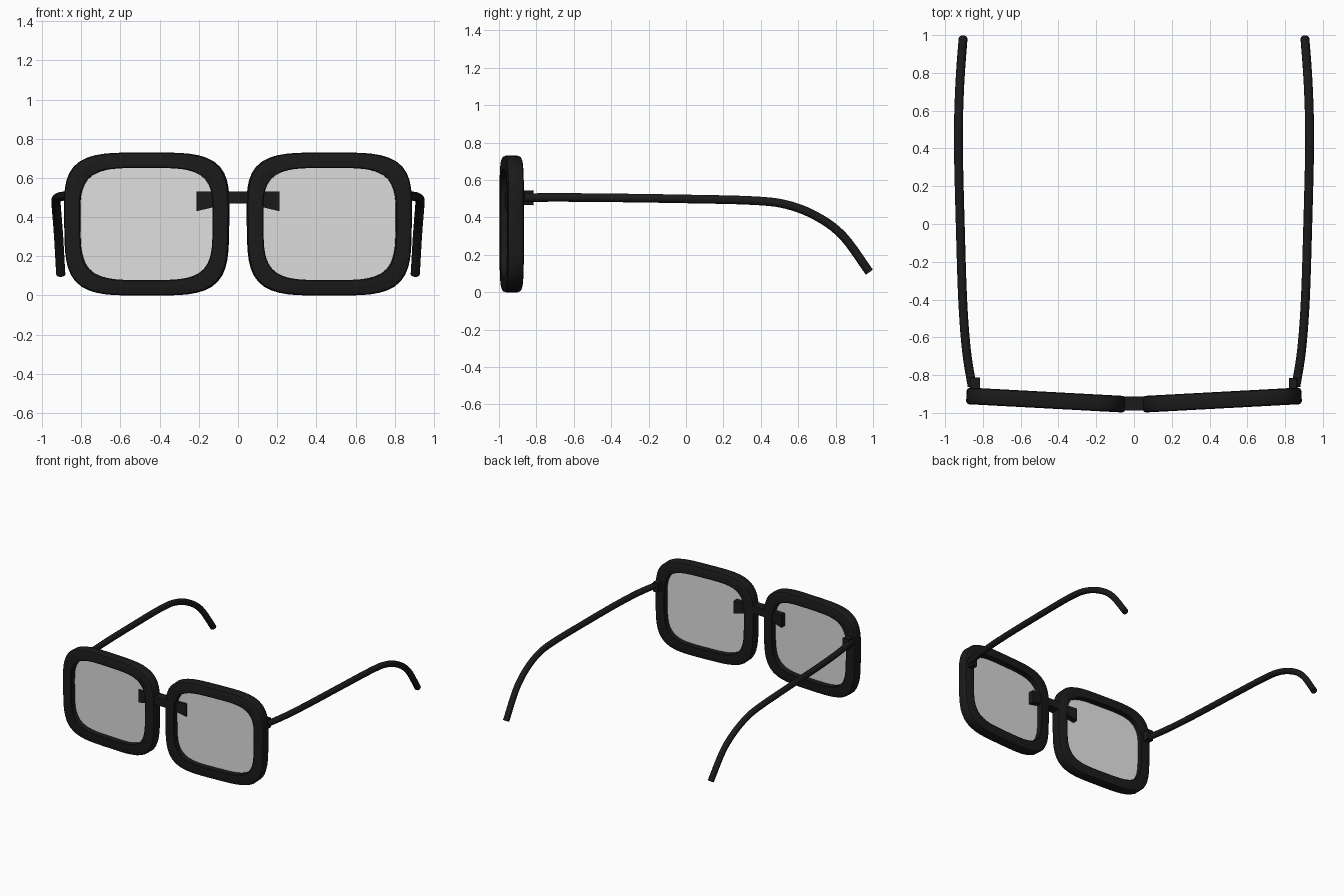
import bpy, bmesh, math
from mathutils import Vector

if "Cube" in bpy.data.objects:
    bpy.data.objects.remove(bpy.data.objects["Cube"], do_unlink=True)


def material(name, rgb):
    m = bpy.data.materials.new(name)
    m.use_nodes = True
    m.diffuse_color = (*rgb, 1)
    m.node_tree.nodes["Principled BSDF"].inputs["Base Color"].default_value = (*rgb, 1)
    return m


BLACK = material("frame black", (0.0105, 0.0105, 0.0105))
GLASS = material("pale grey glass", (0.73, 0.73, 0.73))
YAW = math.radians(3.07)
CENTRE = Vector((0.466, -0.932, 0.365))
SEGMENTS = 72


def finish(name, bm, mat, angle=35):
    bmesh.ops.recalc_face_normals(bm, faces=bm.faces)
    mesh = bpy.data.meshes.new(name)
    bm.to_mesh(mesh)
    bm.free()
    mesh.materials.append(mat)
    for p in mesh.polygons:
        p.use_smooth = True
    mesh.set_sharp_from_angle(angle=math.radians(angle))
    ob = bpy.data.objects.new(name, mesh)
    bpy.context.collection.objects.link(ob)


def rim_point(angle, grow, depth, side):
    """Point on a rounded-square outline; grow runs from hole (0) to outer edge (1)."""
    c, s = math.cos(angle), math.sin(angle)
    x = math.copysign(abs(c) ** 0.5, c) * (0.344 + 0.083 * grow)
    z = math.copysign(abs(s) ** 0.5, s) * (0.286 + 0.079 * grow)
    x *= 0.985 + 0.04 * z                      # slightly narrower at the bottom
    px = CENTRE.x + x * math.cos(YAW) - depth * math.sin(YAW)
    py = CENTRE.y + x * math.sin(YAW) + depth * math.cos(YAW)
    return Vector((px * side, py, CENTRE.z + z))


def outline_angles():
    """Angles that spread points evenly along the outline."""
    for i in range(SEGMENTS):
        t = 2 * math.pi * (i + 0.5) / SEGMENTS
        c, s = math.cos(t), math.sin(t)
        yield math.atan2(s * abs(s), c * abs(c))


def sweep(bm, rings, closed):
    """Skin a list of vertex rings."""
    rings = [[bm.verts.new(p) for p in ring] for ring in rings]
    n = len(rings[0])
    for i in range(len(rings) if closed else len(rings) - 1):
        a, b = rings[i], rings[(i + 1) % len(rings)]
        for j in range(n):
            k = (j + 1) % n
            bm.faces.new((a[j], a[k], b[k], b[j]))
    if not closed:
        bm.faces.new(rings[0])
        bm.faces.new(rings[-1])


# Rim cross-section: bevelled outside, square at the hole
HALF = 0.044
SECTION = [(0, -HALF + 0.004), (0.06, -HALF), (0.8, -HALF), (0.94, -HALF + 0.005),
           (1, -HALF + 0.016), (1, HALF - 0.016), (0.94, HALF - 0.005),
           (0.8, HALF), (0.06, HALF), (0, HALF - 0.004)]


def make_rim(name, side):
    bm = bmesh.new()
    sweep(bm, [[rim_point(a, g, d, side) for g, d in SECTION]
               for a in outline_angles()], True)
    finish(name, bm, BLACK)


def make_lens(name, side):
    bm = bmesh.new()
    bm.faces.new([bm.verts.new(rim_point(a, 0.1, 0, side)) for a in outline_angles()])
    finish(name, bm, GLASS)


def make_hinge(name, side):
    bm = bmesh.new()
    bmesh.ops.create_cube(bm, size=1)
    for v in bm.verts:
        v.co = Vector((side * (0.842 + v.co.x * 0.045),
                       -0.85 + v.co.y * 0.07, 0.505 + v.co.z * 0.078))
    bmesh.ops.bevel(bm, geom=bm.edges[:], offset=0.003, segments=1, affect='EDGES')
    finish(name, bm, BLACK, 20)


# Temple centre line, hinge to ear tip
TEMPLE = [(0.857, -0.86, 0.506), (0.887, -0.67, 0.507), (0.907, -0.4, 0.505),
          (0.92, 0, 0.499), (0.929, 0.36, 0.49), (0.929, 0.54, 0.468),
          (0.924, 0.7, 0.405), (0.916, 0.84, 0.3), (0.905, 0.98, 0.108)]


def smooth_path(points, steps):
    pts = [Vector(p) for p in points]
    pts = [2 * pts[0] - pts[1]] + pts + [2 * pts[-1] - pts[-2]]
    path = []
    for i in range(1, len(pts) - 2):
        a, b, c, d = pts[i - 1:i + 3]
        for k in range(steps):
            t = k / steps
            path.append(0.5 * (2 * b + (c - a) * t + (2 * a - 5 * b + 4 * c - d) * t * t
                               + (3 * b - a - 3 * c + d) * t ** 3))
    return path + [pts[-2]]


def make_temple(name, side):
    bm = bmesh.new()
    path = smooth_path(TEMPLE, 5)
    rings = []
    for i, p in enumerate(path):
        tangent = (path[min(i + 1, len(path) - 1)] - path[max(i - 1, 0)]).normalized()
        u = tangent.cross(Vector((0, 0, 1))).normalized()
        v = u.cross(tangent)
        ring = []
        for j in range(14):
            a = 2 * math.pi * j / 14
            q = p + (u * math.cos(a) + v * math.sin(a)) * 0.0235
            ring.append(Vector((q.x * side, q.y, q.z)))
        rings.append(ring)
    sweep(bm, rings, False)
    finish(name, bm, BLACK)


for label, sign in (("left", 1), ("right", -1)):
    make_rim(label + "_rim", sign)
    make_lens(label + "_lens", sign)
    make_hinge(label + "_hinge", sign)
    make_temple(label + "_temple", sign)

# Nose bridge: a bar that flares down towards both ends and sweeps back with the rims
bm = bmesh.new()
half = [(0.05, 0.47), (0.13, 0.45), (0.212, 0.43)]
stations = [(-x, z) for x, z in reversed(half)] + half
rings = []
for x, low in stations:
    y = -0.95 + 0.125 * (abs(x) - 0.05)
    t = 0.037 if abs(x) < 0.1 else 0.028
    rings.append([Vector((x, y - t, low)), Vector((x, y + t, low)),
                  Vector((x, y + t, 0.532)), Vector((x, y - t, 0.532))])
sweep(bm, rings, False)
finish("nose_bridge", bm, BLACK)
